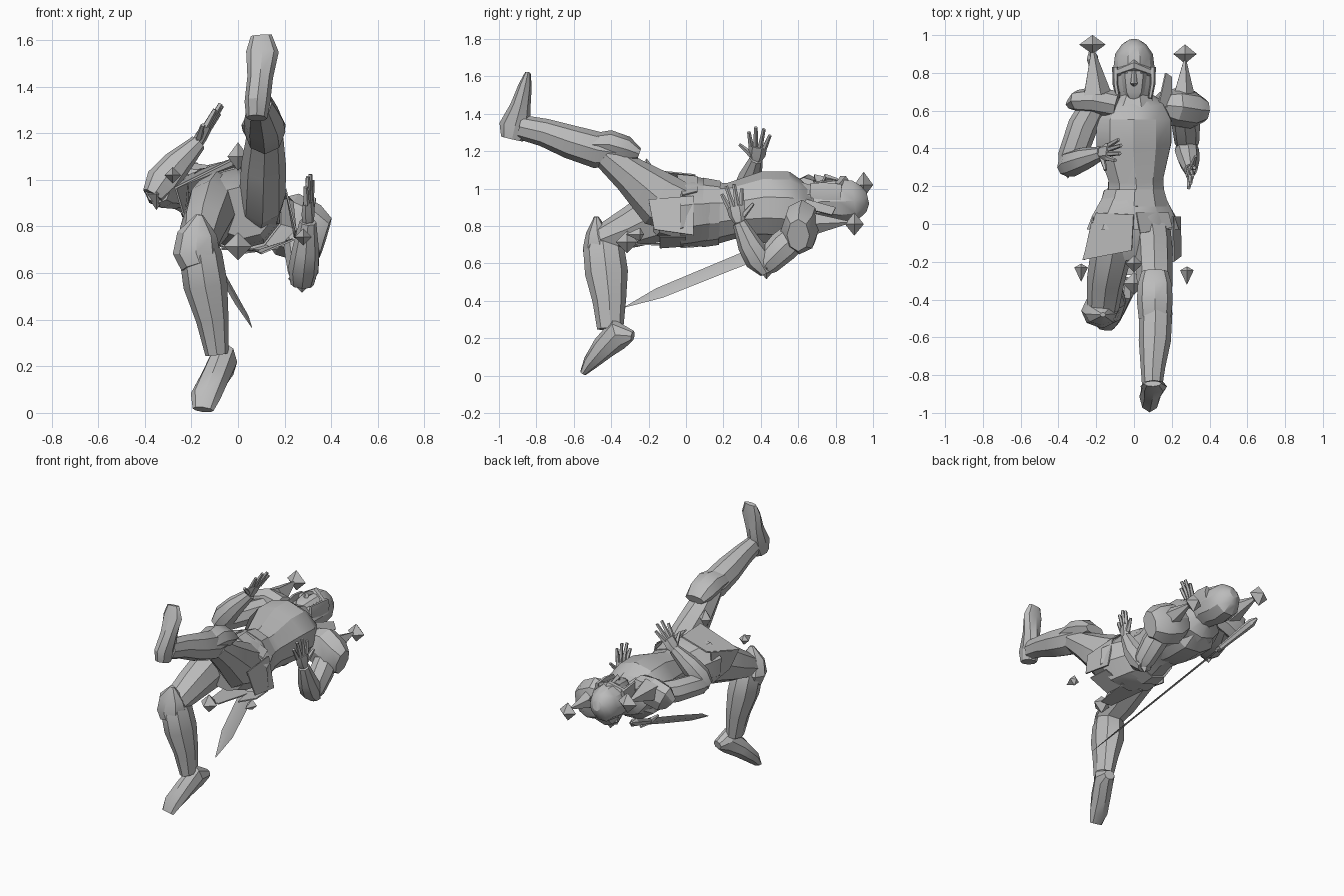
import bpy, math
from mathutils import Vector as V

steel = bpy.data.materials.new("steel grey")
steel.diffuse_color = (0.5, 0.5, 0.5, 1)
X, Y, Z = V((1, 0, 0)), V((0, 1, 0)), V((0, 0, 1))
ROLL = V((math.cos(0.33), 0, -math.sin(0.33)))   # body is rolled, one shoulder lower


def add_mesh(name, verts, faces, angle=30):
    me = bpy.data.meshes.new(name)
    me.from_pydata(verts, [], faces)
    me.materials.append(steel)
    ob = bpy.data.objects.new(name, me)
    bpy.context.collection.objects.link(ob)
    bpy.ops.object.select_all(action='DESELECT')
    ob.select_set(True)
    bpy.context.view_layer.objects.active = ob
    bpy.ops.object.shade_smooth_by_angle(angle=math.radians(angle))
    return ob


def loft(name, rings, side=X, n=8, caps=True):
    """Skin of n-sided rings (x, y, z, half width, half height) along a path."""
    pts = [V(r[:3]) for r in rings]
    verts, faces = [], []
    for i, r in enumerate(rings):
        t = (pts[min(i + 1, len(pts) - 1)] - pts[max(i - 1, 0)]).normalized()
        u = (side - t * side.dot(t)).normalized()
        v = t.cross(u)
        for k in range(n):
            a = 2 * math.pi * k / n
            verts.append(pts[i] + u * r[3] * math.cos(a) + v * r[4] * math.sin(a))
    for i in range(len(rings) - 1):
        for k in range(n):
            a, b = i * n + k, i * n + (k + 1) % n
            faces.append((a, b, b + n, a + n))
    if caps:
        faces.append(tuple(reversed(range(n))))
        faces.append(tuple(range(len(verts) - n, len(verts))))
    return add_mesh(name, verts, faces)


def rod(name, a, b, ra, rb, n=6, side=X):
    return loft(name, [(*a, ra, ra), (*b, rb, rb)], side, n)


def gem(name, c, r, h, axis=Z, tail=None):
    """Pointed stud; tail stretches the lower point."""
    c = V(c)
    side = X if abs(axis.x) < 0.9 else Y
    loft(name, [(*(c - axis * (tail or h)), .001, .001), (*c, r, r), (*(c + axis * h), .001, .001)], side, 4)


def plate(name, corners, thick=0.008):
    """Thin flat plate."""
    c = [V(p) for p in corners]
    nrm = (c[1] - c[0]).cross(c[2] - c[0]).normalized() * thick
    n = len(c)
    faces = [tuple(reversed(range(n))), tuple(range(n, 2 * n))]
    faces += [(i, (i + 1) % n, (i + 1) % n + n, i + n) for i in range(n)]
    add_mesh(name, c + [p + nrm for p in c], faces)


def hand(name, wrist, along, across, thumb):
    """Palm, four spread fingers and a thumb."""
    w, a = V(wrist), V(along).normalized()
    s = V(across)
    s = (s - a * s.dot(a)).normalized()
    p = w + a * 0.09
    loft(name + "_palm", [(*w, .03, .026), (*(w + a * .04), .048, .026), (*p, .05, .02)], s, 6)
    for i, ln in enumerate((.085, .12, .12, .09)):
        k = (i - 1.5) / 1.5
        b = p + s * k * 0.036 - a * .005
        d = (a + s * k * 0.25).normalized()
        rod(f"{name}_finger_{i}", b, b + d * ln, .015, .01, 5, s)
    b = w + a * .03 + s * thumb * .03
    rod(name + "_thumb", b, b + (a * .7 + s * thumb).normalized() * .085, .017, .009, 5, Y)


# torso, back plate and belt
loft("torso", [(.02, -.17, .86, .13, .11), (0, -.08, .87, .18, .15), (0, .04, .875, .19, .175),
               (.01, .17, .87, .155, .165), (.01, .24, .88, .152, .15), (0, .42, .91, .21, .18),
               (0, .55, .905, .21, .182), (0, .64, .905, .165, .14), (0, .7, .93, .065, .065)], ROLL, 10)
loft("back_plate", [(-.02, .34, .83, .13, .1), (-.02, .42, .82, .16, .11), (-.02, .56, .82, .16, .11),
                    (-.01, .63, .85, .12, .08)], ROLL, 8)
loft("belt", [(0, .18, .87, .165, .172), (0, .09, .872, .195, .185)], ROLL, 10)

# flared skirt and hanging flaps
loft("skirt", [(0, .15, .87, .17, .172), (0, .04, .875, .235, .185), (0, -.03, .875, .265, .185)],
     ROLL, 10, caps=False)
plate("front_left_flap", [(-.2, .06, 1.02), (-.27, -.19, .96), (-.01, -.14, 1.09), (0, .05, 1.07)])
plate("front_right_flap", [(.01, .06, 1.06), (.03, -.05, 1.07), (.2, -.02, .96), (.18, .06, .98)])
plate("left_flap", [(-.22, .04, 1.02), (-.27, -.19, .96), (-.235, -.14, .84), (-.22, .03, .8)])
plate("right_flap", [(.2, .04, .96), (.205, -.2, .94), (.245, -.17, .78), (.24, .04, .75)])
plate("back_flap", [(-.07, 0, .7), (-.04, -.27, .7), (.04, -.27, .7), (.1, 0, .69)])
plate("back_right_flap", [(.08, 0, .69), (.1, -.14, .68), (.24, -.14, .74), (.23, 0, .74)])
gem("front_stud", (0, -.21, 1.1), .045, .06)
gem("back_stud", (0, -.315, .715), .06, .06)
gem("left_stud", (-.28, -.23, 1.02), .036, .02, Y, .075)
gem("right_stud", (.28, -.245, .755), .036, .02, Y, .075)

# head in helmet
loft("helmet", [(0, .665, .915, .085, .085), (0, .72, .93, .108, .1), (0, .82, .93, .11, .122),
                (0, .9, .935, .1, .115), (0, .95, .945, .065, .075), (0, .972, .95, .03, .035)], X, 10)
loft("face", [(0, .665, 1.0, .03, .02), (0, .7, 1.01, .055, .03), (0, .8, 1.02, .07, .03)], X, 8)
loft("brow", [(-.095, .8, 1.0, .02, .02), (0, .84, 1.045, .03, .025), (.095, .8, 1.0, .02, .02)], Y, 6)
loft("nose", [(0, .81, 1.045, .01, .01), (0, .745, 1.06, .018, .02), (0, .735, 1.035, .015, .01)], X, 4)
loft("collar", [(0, .63, .92, .13, .12), (0, .69, .925, .09, .095)], ROLL, 8)
for s, nm in ((-1, "left"), (1, "right")):
    loft(nm + "_cheek_guard", [(s * .098, .83, .98, .018, .05), (s * .098, .74, .985, .015, .055),
                               (s * .085, .665, .99, .012, .045)], X, 6)

# raised leg
loft("raised_thigh", [(.09, 0, .885, .1, .13), (.105, -.14, .94, .1, .15), (.11, -.3, 1.075, .095, .1),
                      (.115, -.43, 1.18, .08, .075)])
loft("raised_shin", [(.115, -.37, 1.19, .07, .07), (.115, -.47, 1.205, .088, .098), (.11, -.62, 1.25, .085, .09),
                     (.1, -.76, 1.3, .065, .075), (.095, -.89, 1.33, .05, .065)])
loft("raised_knee_guard", [(.11, -.5, 1.235, .085, .06), (.11, -.41, 1.235, .095, .078),
                           (.11, -.32, 1.21, .09, .07), (.11, -.25, 1.185, .07, .03)])
loft("raised_foot", [(.08, -.93, 1.265, .045, .06), (.083, -.915, 1.33, .055, .085), (.095, -.885, 1.44, .055, .055),
                     (.105, -.86, 1.55, .07, .036), (.1, -.845, 1.62, .045, .015)])

# standing leg
loft("standing_thigh", [(-.09, 0, .89, .11, .15), (-.12, -.15, .86, .11, .145), (-.15, -.3, .79, .1, .11),
                        (-.165, -.45, .73, .085, .075)])
loft("standing_shin", [(-.165, -.45, .77, .06, .06), (-.16, -.44, .68, .092, .11), (-.14, -.425, .55, .095, .115),
                       (-.11, -.41, .4, .07, .09), (-.09, -.405, .25, .05, .07)])
loft("standing_knee_guard", [(-.165, -.48, .85, .015, .012), (-.175, -.475, .77, .085, .06),
                             (-.18, -.46, .69, .1, .09), (-.165, -.47, .63, .08, .08)])
loft("standing_foot", [(-.04, -.285, .21, .035, .03), (-.06, -.36, .225, .06, .085), (-.1, -.44, .15, .062, .065),
                       (-.14, -.51, .07, .065, .042), (-.15, -.55, .014, .045, .018)])

# left arm, bent with the hand over the chest
loft("left_upper_arm", [(-.21, .63, .96, .07, .07), (-.27, .52, .95, .075, .08), (-.33, .35, .95, .07, .075),
                        (-.345, .29, .95, .05, .055)], Z)
loft("left_forearm", [(-.365, .3, .93, .05, .05), (-.325, .32, .99, .07, .075), (-.26, .345, 1.07, .062, .062),
                      (-.17, .375, 1.16, .036, .036)], Y)
gem("left_elbow_guard", (-.35, .31, .94), .07, .045, X)
hand("left_hand", (-.18, .375, 1.15), (.11, .02, .175), (.25, 1, 0), -1)

# right arm, bent with the hand raised
loft("right_upper_arm", [(.26, .62, .78, .07, .075), (.275, .52, .69, .075, .085), (.28, .43, .6, .065, .07),
                         (.28, .41, .56, .04, .04)])
loft("right_forearm", [(.275, .43, .55, .05, .035), (.28, .39, .62, .065, .075), (.29, .34, .7, .058, .065),
                       (.3, .285, .82, .036, .038)])
gem("right_elbow_guard", (.275, .43, .575), .06, .05, Y)
hand("right_hand", (.3, .285, .82), (.005, -.05, .2), (.25, 1, 0), 1)

# shoulder guards with spikes and floating studs
loft("left_shoulder_guard", [(-.09, .63, 1.0, .07, .06), (-.2, .655, .98, .075, .1), (-.29, .65, .95, .06, .1),
                             (-.32, .63, .92, .03, .06)], Y)
loft("right_shoulder_guard", [(.13, .63, .84, .07, .08), (.21, .62, .81, .1, .14), (.31, .605, .77, .1, .13),
                              (.375, .6, .75, .06, .09)], Y)
plate("right_collar_guard", [(.13, .62, .95), (.17, .8, .9), (.2, .78, .86), (.2, .62, .9)])
rod("left_spike", (-.2, .69, 1.0), (-.22, .94, 1.02), .08, .004, 5)
rod("right_spike", (.26, .67, .81), (.27, .88, .82), .065, .004, 5)
gem("left_shoulder_stud", (-.22, .95, 1.02), .07, .05, Y)
gem("right_shoulder_stud", (.27, .9, .81), .062, .05, Y)

# sword carried on the back
tip, pommel = V((.06, -.33, .365)), V((-.23, .92, .875))
FLAT = V((.66, -.12, .67))
at = lambda t: tip.lerp(pommel, t)
loft("sword_blade", [(*at(0), .001, .002), (*at(.15), .005, .042), (*at(.5), .006, .048), (*at(.76), .006, .045)],
     FLAT, 4)
loft("sword_grip", [(*at(.76), .018, .025), (*at(.84), .02, .02), (*at(.92), .025, .028),
                    (*at(.97), .026, .033), (*at(1), .008, .008)], FLAT, 6)
g, w = at(.77), V((-.65, -.38, .57)) * .075
loft("sword_guard", [(*(g - w), .008, .008), (*g, .022, .022), (*(g + w), .008, .008)], Y, 6)
